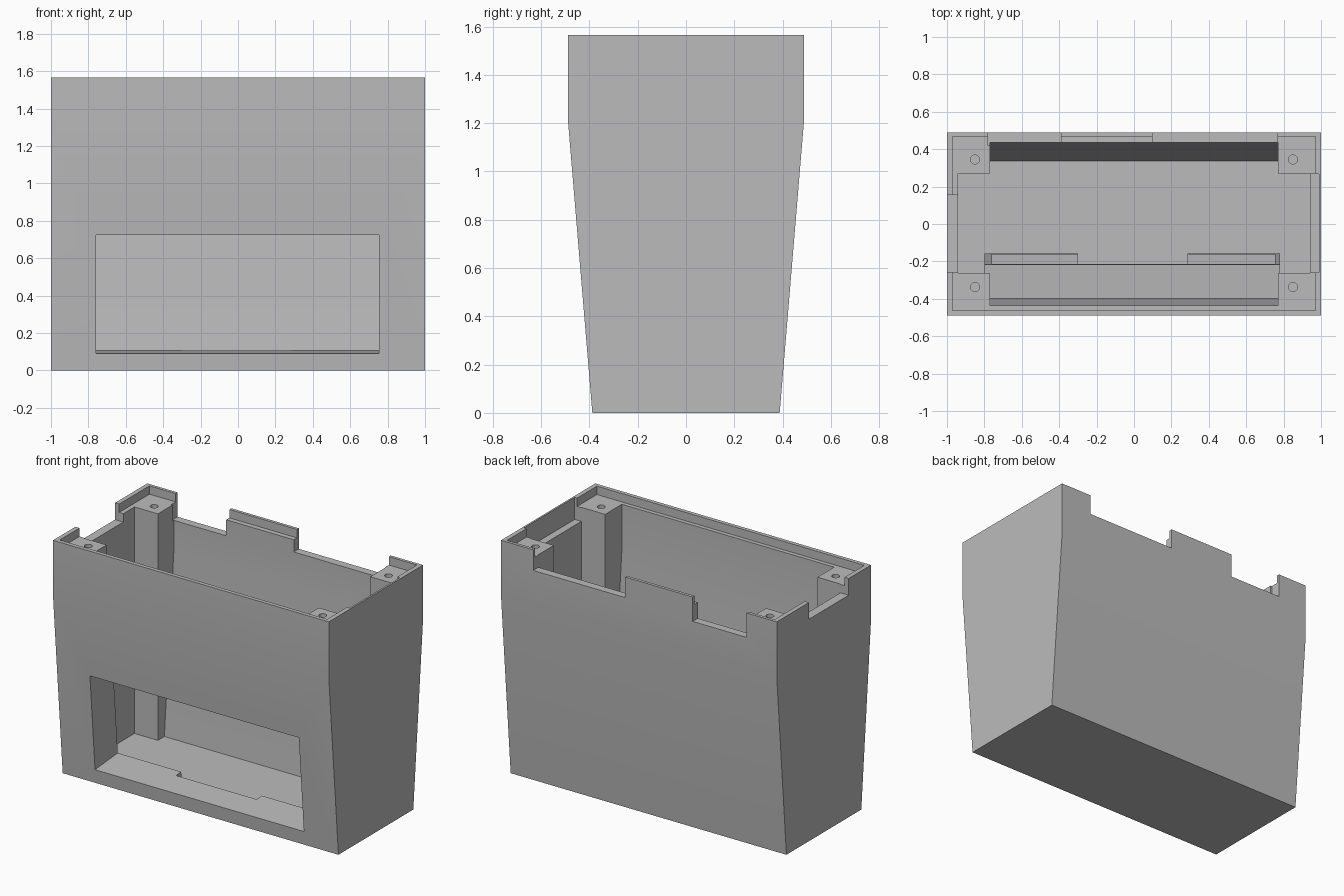
import bpy, bmesh, math

cube = bpy.data.objects.get("Cube")
if cube:
    bpy.data.objects.remove(cube, do_unlink=True)

grey = bpy.data.materials.new("light_grey_plastic")
grey.use_nodes = True
colour = (0.5, 0.5, 0.5, 1)
grey.diffuse_color = colour
grey.node_tree.nodes["Principled BSDF"].inputs["Base Color"].default_value = colour


def prism(name, profile, x0, x1):
    """Extrude a (y, z) profile along x."""
    bm = bmesh.new()
    face = bm.faces.new([bm.verts.new((x0, y, z)) for y, z in profile])
    new = bmesh.ops.extrude_face_region(bm, geom=[face])["geom"]
    verts = [v for v in new if isinstance(v, bmesh.types.BMVert)]
    bmesh.ops.translate(bm, verts=verts, vec=(x1 - x0, 0, 0))
    bmesh.ops.recalc_face_normals(bm, faces=bm.faces)
    mesh = bpy.data.meshes.new(name)
    bm.to_mesh(mesh)
    bm.free()
    mesh.materials.append(grey)
    obj = bpy.data.objects.new(name, mesh)
    bpy.context.collection.objects.link(obj)
    return obj


def box(name, x0, x1, y0, y1, z0, z1):
    return prism(name, [(y0, z0), (y1, z0), (y1, z1), (y0, z1)], x0, x1)


def combine(target, other, operation):
    """Apply a boolean and discard the helper."""
    mod = target.modifiers.new(operation.lower(), 'BOOLEAN')
    mod.operation = operation
    mod.solver = 'EXACT'
    mod.object = other
    bpy.context.view_layer.objects.active = target
    bpy.ops.object.modifier_apply(modifier=mod.name)
    bpy.data.objects.remove(other, do_unlink=True)


TOP, KNEE, FLOOR, STEP = 1.565, 1.2, 0.025, 1.51
SLOPE = 0.1 / KNEE


def half_depth(z):
    """Distance of the outer wall from the centre at height z."""
    return 0.388 + SLOPE * min(z, KNEE)


def wall_profile(z0, z1, inset):
    right = [(half_depth(z) - inset, z) for z in (z0, KNEE, z1)]
    return right + [(-y, z) for y, z in reversed(right)]


# Tapered outer body, hollowed from above
body = prism("housing", wall_profile(0, TOP, 0), -1, 1)
combine(body, prism("cavity", wall_profile(FLOOR, 1.7, 0.053), -0.94, 0.94), 'DIFFERENCE')

# Corner posts that follow the tapered walls
for sx in (-1, 1):
    for sy, inner in ((-1, 0.262), (1, 0.27)):
        outer = [(half_depth(z) - 0.025, z) for z in (0.01, KNEE, 1.53)]
        profile = [(inner, 0.01)] + outer + [(inner, 1.53)]
        post = prism("corner_post", [(sy * y, z) for y, z in profile], sx * 0.77, sx * 0.965)
        combine(body, post, 'UNION')


# Window tunnel, square to the sloping front wall
def tunnel_profile(z0, z1, start, end):
    return [(-half_depth(z) + d, z + SLOPE * d)
            for z, d in ((z0, start), (z0, end), (z1, end), (z1, start))]


tunnel = prism("window_tunnel", tunnel_profile(0.045, 0.765, 0.02, 0.235), -0.8, 0.78)
combine(body, tunnel, 'UNION')
window = prism("window_cut", tunnel_profile(0.09, 0.725, -0.1, 0.3), -0.76, 0.755)
combine(body, window, 'DIFFERENCE')

# Rim step, side pockets and wall notches, cable gap in the sill
cuts = [
    (-0.97, 0.97, -0.462, 0.468, STEP, 1.7),
    (0.9, 0.988, -0.258, 0.266, 1.42, 1.7),
    (-1.1, -0.9, -0.257, 0.155, 1.455, 1.7),
    (0.1, 0.766, 0.42, 0.6, 1.43, 1.7),
    (-0.78, -0.39, 0.42, 0.6, 1.405, 1.7),
    (-0.3, 0.285, -0.213, -0.1, 0.035, 0.2),
]
for cut in cuts:
    combine(body, box("notch_cut", *cut), 'DIFFERENCE')

# Screw holes in the posts
for x in (-0.85, 0.85):
    for y in (-0.337, 0.345):
        bpy.ops.mesh.primitive_cylinder_add(vertices=24, radius=0.024, depth=0.4, location=(x, y, STEP))
        combine(body, bpy.context.object, 'DIFFERENCE')

# Single material, soft shading across the shallow bend only
body.data.materials.clear()
body.data.materials.append(grey)
for poly in body.data.polygons:
    poly.material_index = 0
bpy.ops.object.select_all(action='DESELECT')
body.select_set(True)
bpy.context.view_layer.objects.active = body
bpy.ops.object.shade_smooth_by_angle(angle=math.radians(30))
